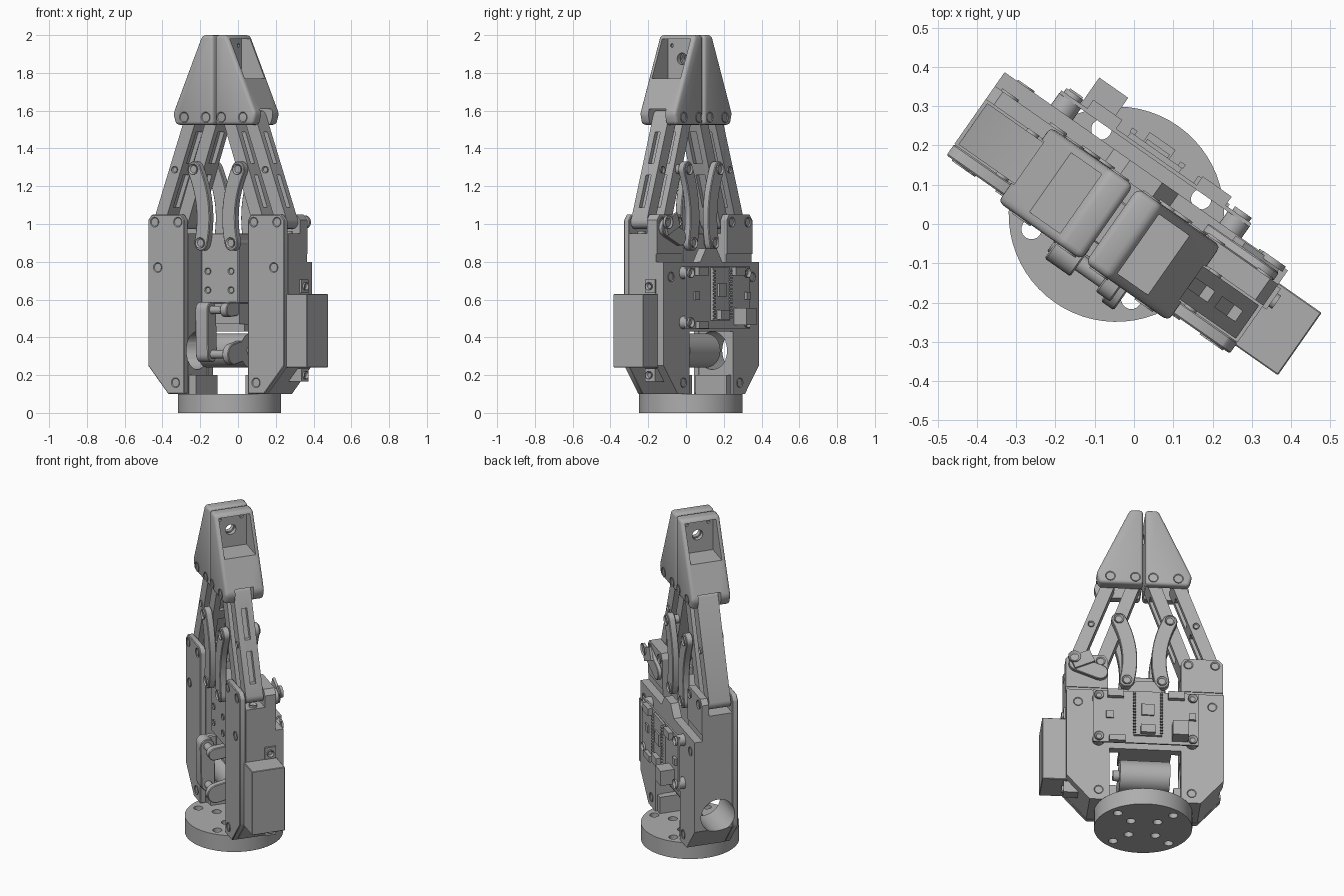
import bpy, bmesh, math
from mathutils import Matrix, Vector

cube = bpy.data.objects.get("Cube")
if cube:
    bpy.data.objects.remove(cube, do_unlink=True)

# The gripper is built square (u across, v to the back, z up), then turned into place
PLACE = Matrix.Translation((-0.045, 0.025, 0)) @ Matrix.Rotation(math.radians(-35), 4, 'Z')
parts = []

grey = bpy.data.materials.new("grey_metal")
grey.use_nodes = True
grey.diffuse_color = (0.42, 0.42, 0.42, 1)
grey.node_tree.nodes["Principled BSDF"].inputs["Base Color"].default_value = (0.42, 0.42, 0.42, 1)


def finish(name, bm):
    bmesh.ops.recalc_face_normals(bm, faces=bm.faces)
    mesh = bpy.data.meshes.new(name)
    bm.to_mesh(mesh)
    bm.free()
    mesh.materials.append(grey)
    ob = bpy.data.objects.new(name, mesh)
    bpy.context.collection.objects.link(ob)
    ob.matrix_world = PLACE
    parts.append(ob)
    return ob


def prism(name, pts, v0, v1, bevel=0, seg=1):
    """Extrude a (u, z) outline from depth v0 to v1."""
    bm = bmesh.new()
    face = bm.faces.new([bm.verts.new((u, v0, z)) for u, z in pts])
    moved = bmesh.ops.extrude_face_region(bm, geom=[face])["geom"]
    bmesh.ops.translate(bm, vec=(0, v1 - v0, 0),
                        verts=[g for g in moved if isinstance(g, bmesh.types.BMVert)])
    if bevel:
        bmesh.ops.bevel(bm, geom=bm.edges[:], offset=bevel, segments=seg, profile=0.5, affect='EDGES')
    return finish(name, bm)


def box(name, u0, u1, v0, v1, z0, z1, bevel=0):
    return prism(name, [(u0, z0), (u1, z0), (u1, z1), (u0, z1)], v0, v1, bevel)


def cyl(name, p, axis, r, length, sides=24, socket=0):
    """Cylinder centred at p; socket sinks a recess into its far end."""
    bm = bmesh.new()
    rot = Vector(axis).to_track_quat('Z', 'Y').to_matrix().to_4x4()
    bmesh.ops.create_cone(bm, cap_ends=True, segments=sides, radius1=r, radius2=r, depth=length)
    if socket:
        bm.faces.ensure_lookup_table()
        top = max(bm.faces, key=lambda f: f.calc_center_median().z)
        bmesh.ops.inset_region(bm, faces=[top], thickness=r * 0.45)
        bmesh.ops.translate(bm, verts=top.verts, vec=(0, 0, -socket))
    bmesh.ops.transform(bm, matrix=Matrix.Translation(p) @ rot, verts=bm.verts)
    return finish(name, bm)


def screw(name, u, v, z, side, r=0.026):
    cyl(name, (u, v, z), (0, side, 0), r, 0.016, 20, 0.012)


def ribbon(path, r):
    """Round-ended outline of width 2r along a (u, z) path."""
    path = [Vector(p) for p in path]
    left, right = [], []
    for i, p in enumerate(path):
        d = (path[min(i + 1, len(path) - 1)] - path[max(i - 1, 0)]).normalized()
        n = Vector((-d.y, d.x)) * r
        left.append(p + n)
        right.append(p - n)

    def cap(c, start):
        a = math.atan2(*(start - c).yx)
        return [c + Vector((math.cos(a - k * math.pi / 8), math.sin(a - k * math.pi / 8))) * r
                for k in range(1, 8)]
    return left + cap(path[-1], left[-1]) + right[::-1] + cap(path[0], right[0])


def cut(ob, *cutters):
    for c in cutters:
        mod = ob.modifiers.new("cut", 'BOOLEAN')
        mod.object, mod.operation, mod.solver = c, 'DIFFERENCE', 'EXACT'
    bpy.context.view_layer.update()
    mesh = bpy.data.meshes.new_from_object(ob.evaluated_get(bpy.context.evaluated_depsgraph_get()))
    ob.modifiers.clear()
    ob.data = mesh
    for c in cutters:
        parts.remove(c)
        bpy.data.objects.remove(c, do_unlink=True)


# Base flange with bolt holes
flange = cyl("base_flange", (0, 0, 0.05), (0, 0, 1), 0.274, 0.1, 64)
cut(flange, *[cyl("bolt_hole", (a * r, b * r, 0.05), (0, 0, 1), 0.026, 0.3, 16)
              for r in (0.155, 0.075) for a in (-1, 1) for b in (-1, 1)])

# Rear cover bridging both towers
half = [(0.2, 0.43), (0.2, 0.1), (0.31, 0.1), (0.44, 0.25), (0.44, 0.8), (0.1, 0.8), (0.05, 0.87)]
rear = prism("rear_cover", half + [(-u, z) for u, z in reversed(half)], 0.085, 0.133)

# The left finger is slimmer, leaving room for the angle sensor
for s, side, back in ((-1, "right", 0.043), (1, "left", 0.018)):
    def flip(pts):
        return [(s * u, z) for u, z in pts]

    # Tower: core, front plate and rear ear
    foot = [(0.205, 0.1), (0.31, 0.1), (0.44, 0.25)]
    ear = [(0.44, 1.02), (0.415, 1.05), (0.225, 1.05), (0.205, 1.02)]
    core = prism(side + "_tower_core", flip(foot + [(0.44, 0.95), (0.205, 0.95)]), -0.09, 0.085)
    front = prism(side + "_front_plate", flip(foot + ear), -0.125, -0.09, 0.004)
    prism(side + "_rear_ear", flip([(0.205, 0.84), (0.44, 0.84)] + ear), back + 0.006, 0.09)
    box(side + "_foot_block", s * 0.16, s * 0.205, -0.08, 0.12, 0.1, 0.2)
    if s < 0:
        for body in (core, front, rear):
            cut(body, cyl("motor_bore", (-0.33, -0.005, 0.33), (1, 0, 0), 0.1, 0.5, 40))
    for u, z in ((0.26, 0.16), (0.375, 0.77), (0.395, 1.01), (0.245, 1.01)):
        screw(side + "_front_screw", s * u, -0.121, z, -1)
    for u, z in ((0.26, 0.16), (0.375, 0.72)):
        screw(side + "_rear_screw", s * u, 0.129, z, 1)
    for u in (0.395, 0.245):
        screw(side + "_rear_pivot", s * u, 0.088, 1.01, 1)

    # Parallel finger links with pockets along one face
    for name, u0, u1 in (("outer", 0.395, 0.19), ("inner", 0.245, 0.05)):
        a, b = Vector((s * u0, 1.01)), Vector((s * u1, 1.565))
        link = prism(f"{side}_{name}_link", ribbon([a, b], 0.036), -0.085, back)
        pockets = []
        for t0, t1 in ((0.14, 0.45), (0.56, 0.86)):
            p, q = a.lerp(b, t0), a.lerp(b, t1)
            pockets.append(prism("pocket", [(p.x + 0.012, p.y), (p.x + 0.07, p.y),
                                            (q.x + 0.07, q.y), (q.x + 0.012, q.y)],
                                 -0.05, back - 0.035))
        cut(link, *pockets)
        mid = a.lerp(b, 0.5)
        if name == "outer":
            screw(side + "_link_screw", mid.x, -0.084, mid.y, -1, 0.018)
            screw(side + "_link_screw", mid.x, back, mid.y, 1, 0.018)

    # Curved push links, front and rear, bowed slightly inwards
    bow = []
    for k in range(13):
        t = k / 12
        bow.append((s * (0.098 + 0.045 * t - 0.14 * t * (1 - t)), 0.9 + 0.39 * t))
    for v0, v1, face in ((-0.128, -0.088, -1), (0.047, 0.087, 1)):
        prism(side + "_push_link", ribbon(bow, 0.042), v0, v1, 0.004)
        for u, z in (bow[0], bow[-1]):
            screw(side + "_push_screw", u, v1 if face > 0 else v0, z, face, 0.028)
    for u, z in (bow[0], bow[-1]):
        cyl(side + "_push_pin", (u, -0.02, z), (0, 1, 0), 0.025, 0.2)

    # Fingertip: tapered block, hollow below, with an outer recess and through hole
    tip = prism(side + "_fingertip", flip([(0.006, 1.525), (0.25, 1.525), (0.268, 1.585),
                                           (0.08, 2.0), (0.006, 2.0)]), -0.147, 0.086, 0.018, 3)
    cut(tip,
        box("slot", s * 0.012, s * 0.4, -0.088, back + 0.003, 1.4, 1.61),
        box("recess", s * 0.035, s * 0.4, -0.122, 0.062, 1.77, 1.98),
        cyl("hole", (s * 0.06, -0.032, 1.875), (1, 0, 0), 0.031, 0.2),
        *[cyl("small_hole", (s * 0.035, -0.032 + d, 1.945), (1, 0, 0), 0.01, 0.03, 12)
          for d in (-0.065, 0.065)])
    for u in (0.05, 0.19):
        screw(side + "_tip_screw", s * u, -0.143, 1.565, -1, 0.028)
        screw(side + "_tip_screw", s * u, 0.082, 1.565, 1, 0.028)

# Screw heads on top of the left tower
for u in (0.3, 0.405):
    cyl("servo_top_screw", (u, -0.035, 0.956), (0, 0, 1), 0.022, 0.016, 20, 0.012)

# Sliding carriage with four front screws, a clevis and the motor mount below
box("carriage", -0.12, 0.12, -0.09, 0.035, 0.58, 0.95, 0.004)
box("carriage_foot", -0.1, 0.12, -0.08, 0.03, 0.47, 0.58)
box("motor_mount", -0.15, 0.14, -0.06, 0.085, 0.43, 0.47)
for u in (-0.075, 0.075):
    for z in (0.65, 0.75):
        screw("carriage_screw", u, -0.088, z, -1, 0.018)
    box("clevis_ear", u - 0.02, u + 0.02, -0.15, -0.08, 0.51, 0.58, 0.006)

# Motor with crank and connecting rod
cyl("motor", (-0.005, 0, 0.33), (1, 0, 0), 0.09, 0.28, 40)
cyl("motor_shaft", (0.02, 0, 0.33), (1, 0, 0), 0.03, 0.3)
cyl("clevis_pin", (0.01, -0.155, 0.545), (1, 0, 0), 0.022, 0.2)
cyl("crank_pin", (0.03, -0.15, 0.31), (1, 0, 0), 0.022, 0.2)


def side_plate(name, a, b, u0, u1, r):
    """Round-ended plate lying in the (v, z) plane."""
    ob = prism(name, ribbon([a, b], r), -u1, -u0, 0.004)
    ob.data.transform(Matrix.Rotation(math.radians(90), 4, 'Z'))
    return ob


side_plate("connecting_rod", (-0.155, 0.545), (-0.15, 0.31), -0.085, -0.005, 0.042)
side_plate("crank_arm", (0, 0.34), (-0.15, 0.31), 0.095, 0.135, 0.055)
side_plate("clevis_rod", (-0.155, 0.545), (-0.1, 0.55), 0.07, 0.115, 0.037)

# Servo housing on the outer left side
box("servo_housing", 0.43, 0.572, -0.1, 0.094, 0.24, 0.63, 0.003)
for z in (0.2, 0.67):
    box("servo_tab", 0.37, 0.452, 0.02, 0.085, z - 0.035, z + 0.035)
    cyl("servo_tab_screw", (0.455, 0.05, z), (1, 0, 0), 0.02, 0.016, 20, 0.012)

# Angle sensor bracket behind the left pivot
prism("sensor_bracket", ribbon([(0.25, 0.93), (0.38, 0.98)], 0.045), 0.09, 0.115, 0.003)
prism("sensor_board", [(0.31, 1.06), (0.42, 1.01), (0.39, 0.94), (0.28, 0.99)], 0.115, 0.13)
screw("sensor_hub", 0.395, 0.13, 1.01, 1, 0.035)

# Thin controller board held off the rear cover
box("circuit_board", -0.295, 0.295, 0.168, 0.178, 0.445, 0.775)
for u in (-0.262, 0.262):
    for z in (0.478, 0.742):
        cyl("board_standoff", (u, 0.15, z), (0, 1, 0), 0.034, 0.04)
        screw("board_screw", u, 0.182, z, 1)
box("controller_module", -0.09, 0.07, 0.178, 0.192, 0.49, 0.77)
for u in (-0.085, 0.065):
    for k in range(14):
        box("header_pin", u - 0.008, u + 0.008, 0.192, 0.204, 0.5 + k * 0.019, 0.51 + k * 0.019)
for name, u, z, w, h, d in (("processor", -0.01, 0.65, 0.035, 0.035, 0.202),
                            ("usb_port", -0.01, 0.52, 0.04, 0.025, 0.22),
                            ("top_connector", 0.17, 0.75, 0.045, 0.022, 0.205),
                            ("top_connector", -0.17, 0.75, 0.045, 0.022, 0.205),
                            ("power_connector", -0.19, 0.51, 0.045, 0.045, 0.26),
                            ("lower_connector", 0.16, 0.465, 0.045, 0.018, 0.2),
                            ("regulator", -0.26, 0.62, 0.02, 0.02, 0.195),
                            ("driver_chip", 0.2, 0.62, 0.022, 0.022, 0.186)):
    box(name, u - w, u + w, 0.177, d, z - h, z + h)

# Smooth the round faces and keep the edges crisp
bpy.ops.object.select_all(action='DESELECT')
for ob in parts:
    ob.select_set(True)
bpy.context.view_layer.objects.active = parts[0]
bpy.ops.object.shade_smooth_by_angle(angle=math.radians(30))
